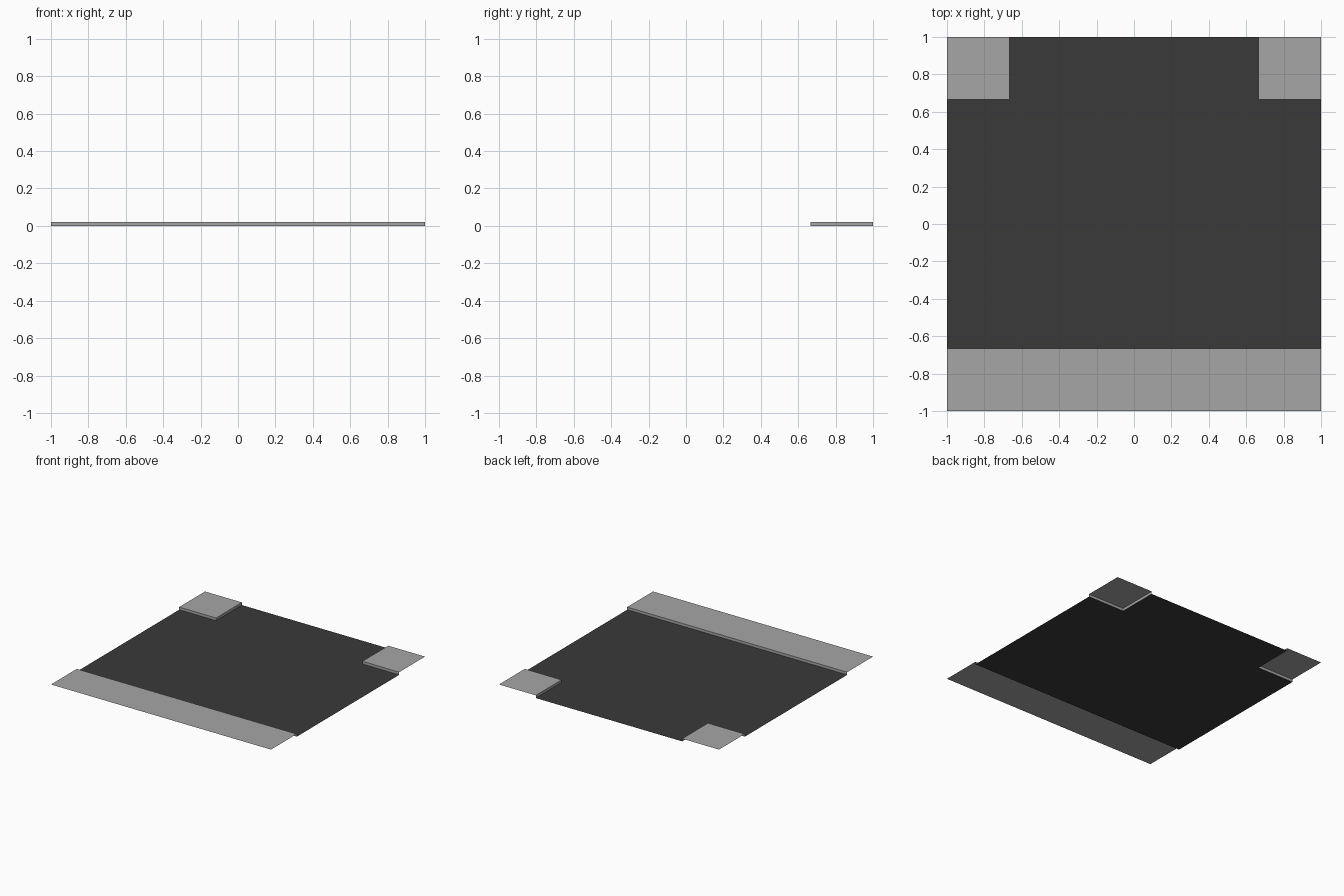
import bpy, bmesh

if "Cube" in bpy.data.objects:
    bpy.data.objects.remove(bpy.data.objects["Cube"])

H = 0.022   # kerb height
K = 0.665   # kerb line distance from centre


def material(name, value):
    m = bpy.data.materials.new(name)
    m.diffuse_color = (value, value, value, 1)
    m.use_nodes = True
    m.node_tree.nodes["Principled BSDF"].inputs["Base Color"].default_value = m.diffuse_color
    return m


asphalt = material("asphalt", 0.042)
paving = material("paving", 0.38)


def sheet(name, polygons, mat):
    """Open flat-faced surface made from a few polygons."""
    bm = bmesh.new()
    for poly in polygons:
        bm.faces.new([bm.verts.new(p) for p in poly])
    bmesh.ops.remove_doubles(bm, verts=bm.verts, dist=1e-5)
    me = bpy.data.meshes.new(name)
    bm.to_mesh(me)
    bm.free()
    me.materials.append(mat)
    ob = bpy.data.objects.new(name, me)
    bpy.context.collection.objects.link(ob)
    return ob


def rect(x0, x1, y0, y1, z):
    return [(x0, y0, z), (x1, y0, z), (x1, y1, z), (x0, y1, z)]


def wall(a, b):
    """Vertical kerb face from a to b, facing right of travel."""
    return [(*a, 0), (*b, 0), (*b, H), (*a, H)]


# T-shaped road surface
sheet("road", [rect(-1, 1, -K, K, 0), rect(-K, K, K, 1, 0)], asphalt)

# Long pavement on the front side, with its kerb facing the road
sheet("front_pavement",
      [rect(-1, 1, -1, -K, H), wall((1, -K), (-1, -K))], paving)

# Corner pavements, mirrored across x
corner = sheet("corner_pavements",
               [rect(K, 1, K, 1, H),
                wall((K, K), (1, K)), wall((K, 1), (K, K))], paving)
corner.modifiers.new("mirror", 'MIRROR').use_axis = (True, False, False)
